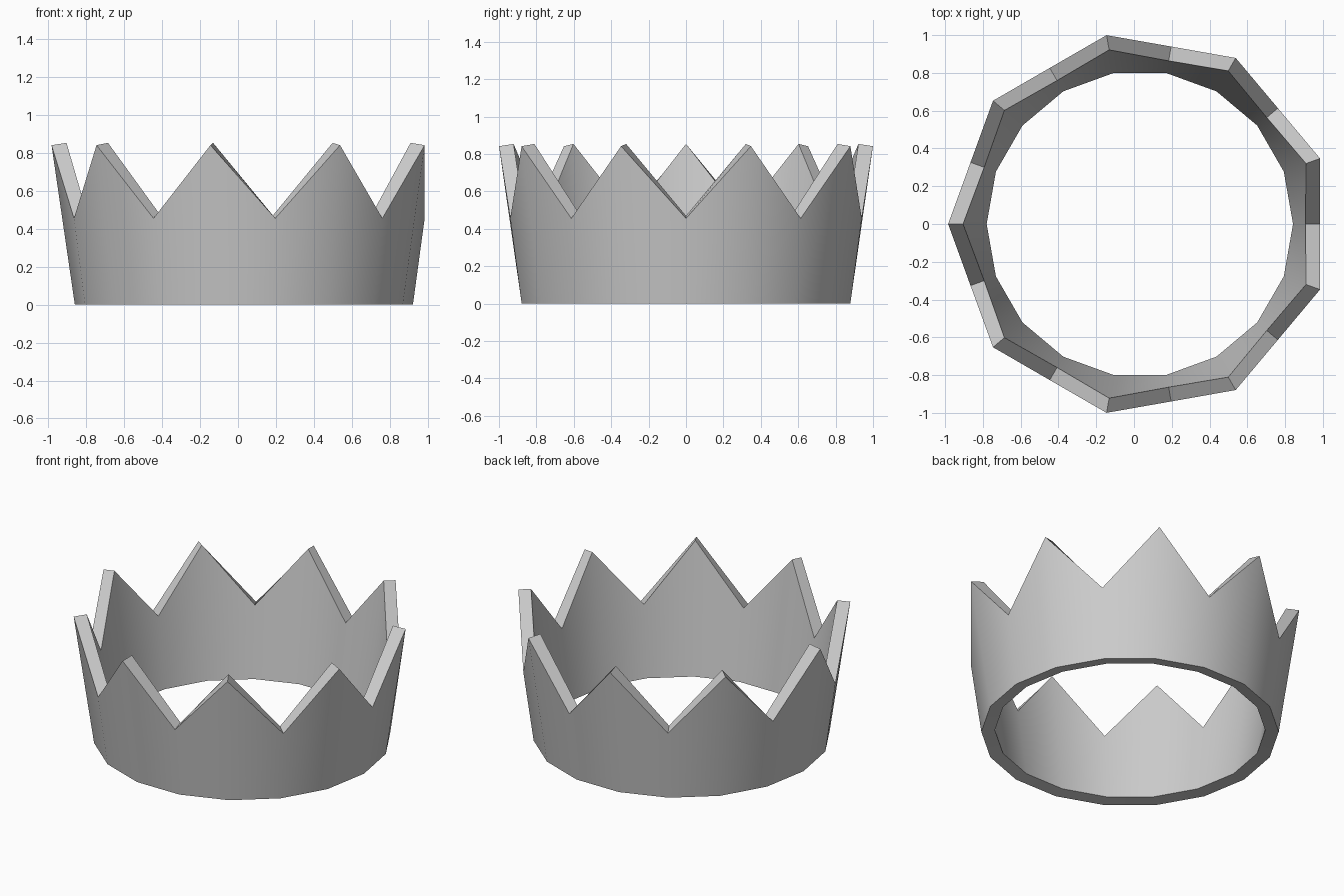
import bpy, bmesh
from math import sin, cos, pi

if "Cube" in bpy.data.objects:
    bpy.data.objects.remove(bpy.data.objects["Cube"])

POINTS = 9                 # crown spikes
N = POINTS * 2             # columns: valley, spike, valley, ...
CX = 0.031                 # ring centre, so the bounds are centred on x

# (radius, z) of the flaring wall, outer and inner surface
BASE = [(0.892, 0.0), (0.811, 0.011)]
SPIKE = [(1.015, 0.842), (0.936, 0.854)]
VALLEY = [(0.954, 0.456), (0.877, 0.470)]


def ring_vert(bm, i, rz):
    a = 2 * pi * i / N
    r, z = rz
    return bm.verts.new((CX + r * cos(a), r * sin(a), z))


# Crown band: one closed cross-section per column, skinned around the ring
bm = bmesh.new()
columns = []
for i in range(N):
    top = SPIKE if i % 2 else VALLEY
    section = [BASE[0], top[0], top[1], BASE[1]]
    columns.append([ring_vert(bm, i, rz) for rz in section])

for i in range(N):
    a, b = columns[i], columns[(i + 1) % N]
    for j in range(4):
        k = (j + 1) % 4
        bm.faces.new((a[j], b[j], b[k], a[k]))
bmesh.ops.recalc_face_normals(bm, faces=bm.faces)

mesh = bpy.data.meshes.new("crown")
bm.to_mesh(mesh)
bm.free()
crown = bpy.data.objects.new("crown", mesh)
bpy.context.collection.objects.link(crown)

# Smooth round the wall, crisp on the rims
bpy.context.view_layer.objects.active = crown
crown.select_set(True)
bpy.ops.object.shade_smooth_by_angle(angle=pi / 6)
